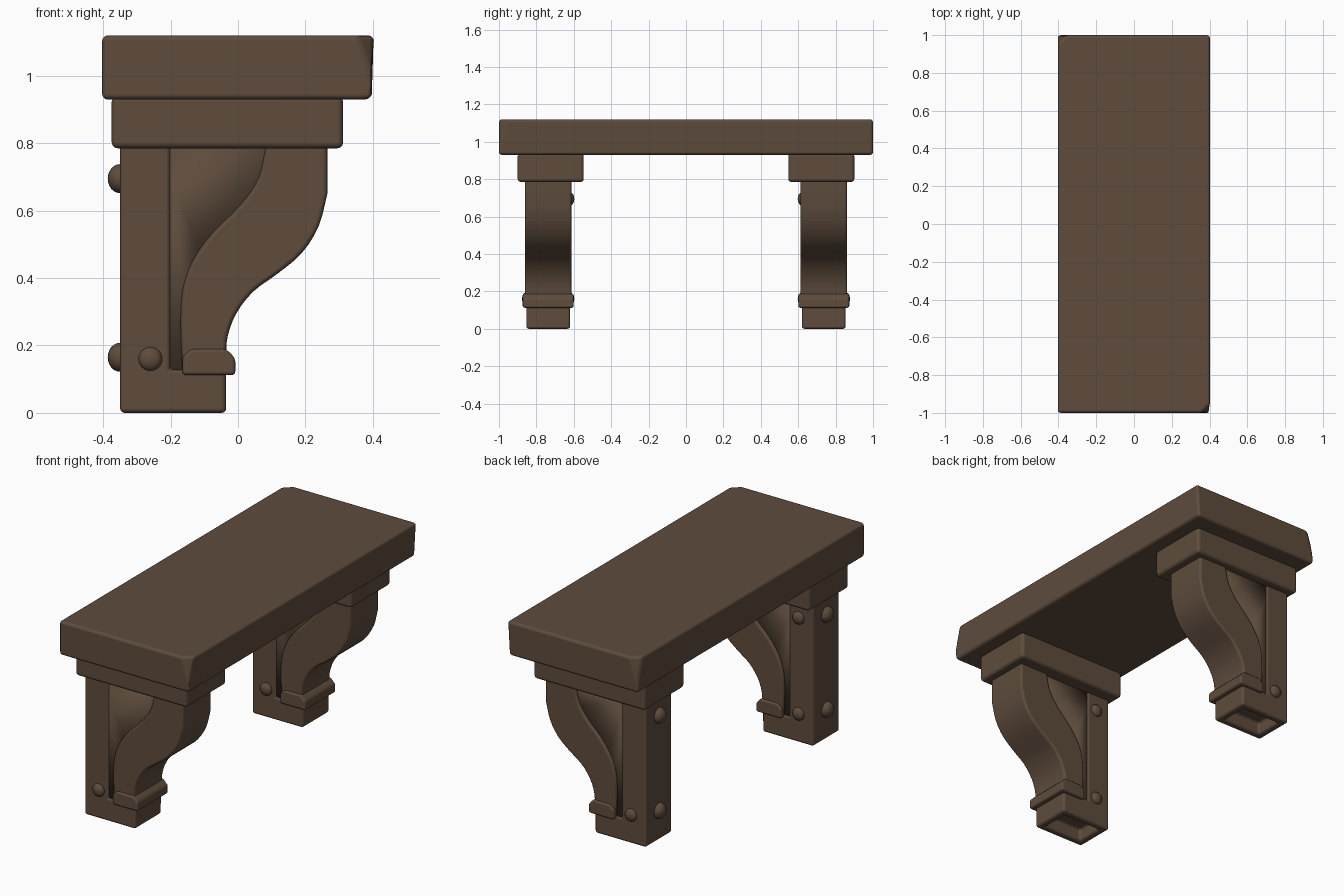
import bpy, bmesh, math
from mathutils import Vector, Matrix

if "Cube" in bpy.data.objects:
    bpy.data.objects.remove(bpy.data.objects["Cube"])

wood = bpy.data.materials.new("dark brown wood")
wood.diffuse_color = (0.112, 0.072, 0.046, 1)
wood.use_nodes = True
wood.node_tree.nodes["Principled BSDF"].inputs["Base Color"].default_value = wood.diffuse_color
YC = 0.737  # centre of the +y bracket


def finish(name, bm, bevel=0.0, mirror=True, segments=3):
    bmesh.ops.recalc_face_normals(bm, faces=bm.faces)
    for f in bm.faces:
        f.smooth = True
    me = bpy.data.meshes.new(name)
    bm.to_mesh(me)
    bm.free()
    me.materials.append(wood)
    ob = bpy.data.objects.new(name, me)
    bpy.context.collection.objects.link(ob)
    if bevel:
        m = ob.modifiers.new("bevel", 'BEVEL')
        m.width = bevel
        m.segments = segments
        m.limit_method = 'ANGLE'
        m.angle_limit = math.radians(35)
        m.harden_normals = True
    if mirror:
        m = ob.modifiers.new("mirror", 'MIRROR')
        m.use_axis = (False, True, False)
    return ob


def box(x0, x1, y0, y1, z0, z1):
    bm = bmesh.new()
    bmesh.ops.create_cube(bm, size=1)
    for v in bm.verts:
        v.co = Vector(((x0 + x1) / 2 + v.co.x * (x1 - x0),
                       (y0 + y1) / 2 + v.co.y * (y1 - y0),
                       (z0 + z1) / 2 + v.co.z * (z1 - z0)))
    return bm


def extruded(profile, half, yc=YC):
    """Extrude an x-z outline along y."""
    bm = bmesh.new()
    f = bm.faces.new([bm.verts.new((x, yc - half, z)) for x, z in profile])
    r = bmesh.ops.extrude_face_region(bm, geom=[f])
    bmesh.ops.translate(bm, vec=(0, 2 * half, 0),
                        verts=[v for v in r['geom'] if isinstance(v, bmesh.types.BMVert)])
    bmesh.ops.recalc_face_normals(bm, faces=bm.faces)
    return bm


def smooth_path(pts, n=3):
    """Catmull-Rom curve through the points."""
    p = [Vector(q) for q in pts]
    p = [2 * p[0] - p[1]] + p + [2 * p[-1] - p[-2]]
    out = []
    for i in range(1, len(p) - 2):
        a, b, c, d = p[i - 1:i + 3]
        for k in range(n):
            t = k / n
            out.append(0.5 * (2 * b + (c - a) * t + (2 * a - 5 * b + 4 * c - d) * t * t
                              + (3 * b - a - 3 * c + d) * t ** 3))
    return [tuple(v) for v in out] + [tuple(p[-2])]


# mantel slab with two chipped corners
bm = box(-0.403, 0.403, -1, 1, 0.93, 1.12)
for s in (1, -1):
    a = Vector((-0.403 * s, 0.955 * s, 1.12))
    b = Vector((-0.355 * s, 1.0 * s, 1.12))
    c = Vector((-0.400 * s, 0.998 * s, 0.98))
    n = (b - a).cross(c - a)
    if n.dot(Vector((-s, s, 0))) < 0:
        n = -n
    r = bmesh.ops.bisect_plane(bm, geom=bm.verts[:] + bm.edges[:] + bm.faces[:],
                               plane_co=a, plane_no=n, clear_outer=True)
    bmesh.ops.contextual_create(
        bm, geom=[e for e in r['geom_cut'] if isinstance(e, bmesh.types.BMEdge)])
for v in bm.verts:  # underside slightly narrower at the front edge
    if v.co.z < 0.94 and v.co.x > 0.39:
        v.co.x = 0.392
finish("mantel_slab", bm, 0.016, mirror=False)

# capital blocks under the slab
finish("capital", box(-0.375, 0.312, 0.547, 0.9, 0.785, 0.94), 0.018)

# back post with foot, hollow underneath
bm = extruded([(-0.35, 0), (-0.035, 0), (-0.035, 0.13), (-0.2, 0.13), (-0.2, 0.8), (-0.35, 0.8)], 0.117)
bottom = [f for f in bm.faces if f.normal.z < -0.9 and f.calc_center_median().z < 0.01]
bmesh.ops.inset_region(bm, faces=bottom, thickness=0.06)
r = bmesh.ops.extrude_face_region(bm, geom=bottom)
bmesh.ops.translate(bm, vec=(0, 0, 0.07),
                    verts=[v for v in r['geom'] if isinstance(v, bmesh.types.BMVert)])
bmesh.ops.delete(bm, geom=[f for f in bottom if f.is_valid], context='FACES')
finish("post_and_foot", bm, 0.014)

# curved scroll: outer S edge, and inner edge of the raised band
outer = smooth_path([(0.265, 0.65), (0.24, 0.555), (0.19, 0.475), (0.12, 0.415), (0.045, 0.36),
                     (-0.005, 0.295), (-0.03, 0.23), (-0.036, 0.17)])
inner = smooth_path([(-0.165, 0.14), (-0.17, 0.25), (-0.165, 0.36), (-0.135, 0.45),
                     (-0.075, 0.535), (0.005, 0.615), (0.06, 0.695), (0.085, 0.8)])
finish("scroll", extruded([(0.265, 0.8)] + outer + [(-0.036, 0.12), (-0.165, 0.12)] + inner[1:], 0.125), 0.014)

# recessed web between post and scroll
finish("web_panel", extruded([(-0.24, 0.1), (-0.1, 0.1), (-0.1, 0.45), (0.12, 0.65), (0.2, 0.8), (-0.24, 0.8)], 0.11))

# collar at the foot of the scroll
finish("collar", extruded([(-0.165, 0.112), (-0.008, 0.112), (-0.008, 0.162),
                           (-0.036, 0.19), (-0.14, 0.19), (-0.165, 0.165)], 0.136), 0.011)

# domed rivets on the back and sides of the post
bm = bmesh.new()


def rivet(loc, radius, scale):
    bmesh.ops.create_uvsphere(bm, u_segments=20, v_segments=12, radius=radius,
                              matrix=Matrix.Translation(loc) @ Matrix.Diagonal((*scale, 1)))


for z in (0.695, 0.165):
    rivet((-0.35, YC, z), 0.043, (0.85, 1, 1))
for y, z in ((YC + 0.117, 0.16), (YC - 0.117, 0.16), (YC - 0.117, 0.695)):
    rivet((-0.26, y, z), 0.035, (1, 0.65, 1))
finish("rivets", bm)
